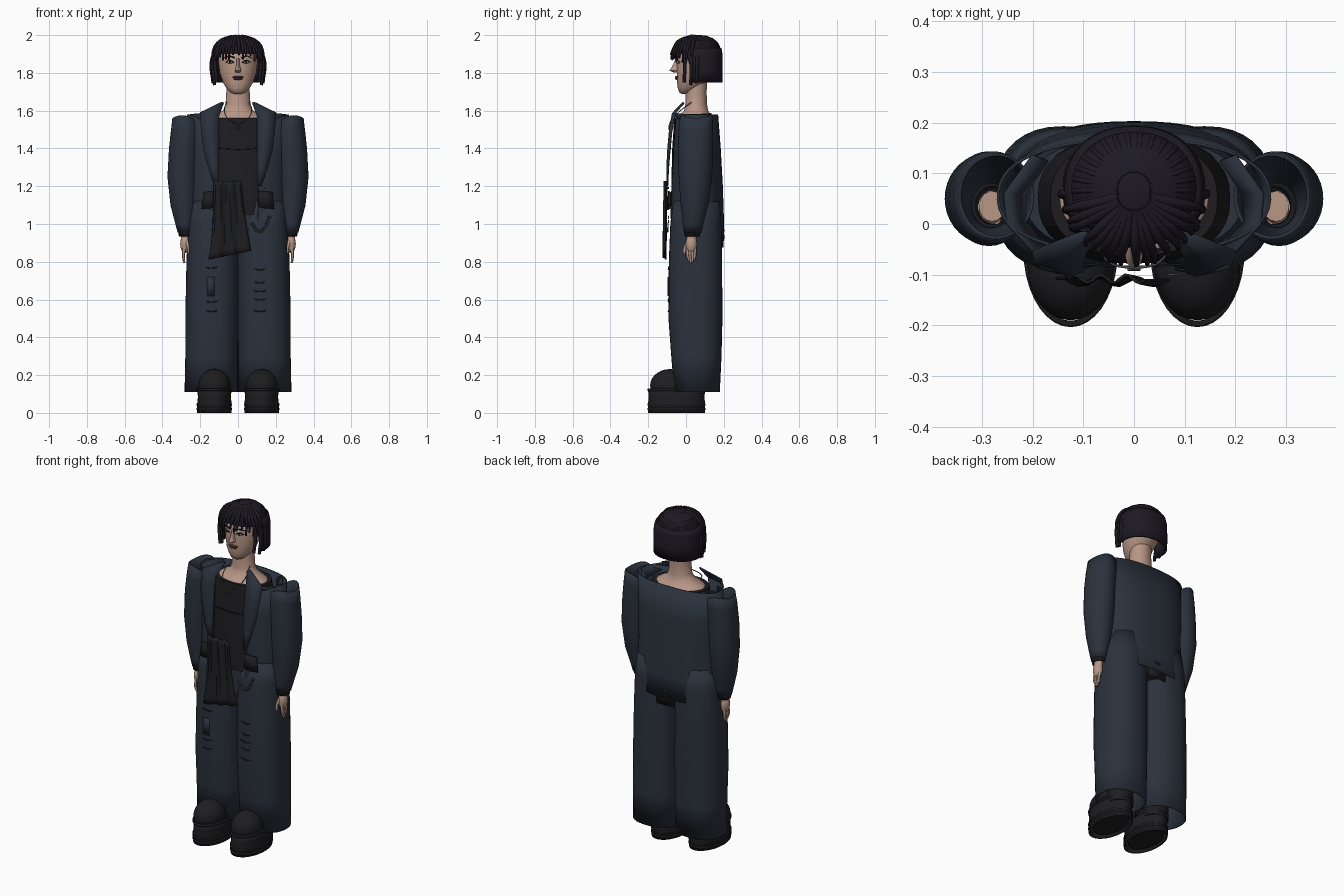
import bpy, bmesh, math, random
from mathutils import Vector
random.seed(4)

def mat(name, c):
    m = bpy.data.materials.new(name)
    m.diffuse_color = (*c, 1)
    return m
NAVY = mat("navy", (0.024, 0.032, 0.047))
BLACK = mat("black", (0.013, 0.012, 0.014))
SKIN = mat("skin", (0.48, 0.31, 0.24))
HAIR = mat("hair", (0.013, 0.010, 0.017))
LIP = mat("lip", (0.09, 0.045, 0.05))
EYE = mat("eye", (0.35, 0.35, 0.36))
STEEL = mat("steel", (0.12, 0.12, 0.13))

def make(name, bm, m, thick=0):
    bmesh.ops.recalc_face_normals(bm, faces=bm.faces)
    me = bpy.data.meshes.new(name)
    bm.to_mesh(me)
    bm.free()
    ob = bpy.data.objects.new(name, me)
    bpy.context.collection.objects.link(ob)
    me.materials.append(m)
    if thick:
        mod = ob.modifiers.new("thickness", 'SOLIDIFY')
        mod.thickness, mod.offset = thick, 0
    return ob

def loft(name, secs, m, n=36, p=2.0, caps=True, thick=0, warp=None):
    """Superellipse sections (z, cx, cy, rx, ry[, front gap in degrees each side])."""
    bm = bmesh.new()
    gap = len(secs[0]) > 5
    rows = []
    for s in secs:
        z, cx, cy, rx, ry = s[:5]
        g = math.radians(s[5]) if gap else 0
        row = []
        for i in range(n + (1 if gap else 0)):
            a = -math.pi / 2 + g + (2 * math.pi - 2 * g) * i / n
            c, d = math.cos(a), math.sin(a)
            v = Vector((cx + rx * math.copysign(abs(c) ** (2 / p), c),
                        cy + ry * math.copysign(abs(d) ** (2 / p), d), z))
            row.append(bm.verts.new(warp(v) if warp else v))
        rows.append(row)
    for a, b in zip(rows, rows[1:]):
        for i in range(n):
            j = i + 1 if gap else (i + 1) % n
            bm.faces.new((a[i], a[j], b[j], b[i]))
    if caps and not gap:
        bm.faces.new(rows[0])
        bm.faces.new(rows[-1])
    return make(name, bm, m, thick)

def blob(name, loc, r, m, u=20):
    bm = bmesh.new()
    bmesh.ops.create_uvsphere(bm, u_segments=u, v_segments=u // 2, radius=1)
    for v in bm.verts:
        v.co = Vector(loc) + Vector(v.co[i] * r[i] for i in range(3))
    return make(name, bm, m)

def cord(name, pts, r, m, tip=1.0, cyclic=False):
    cu = bpy.data.curves.new(name, 'CURVE')
    cu.dimensions, cu.bevel_depth, cu.bevel_resolution = '3D', r, 2
    cu.resolution_u, cu.use_fill_caps = 6, True
    sp = cu.splines.new('BEZIER')
    sp.bezier_points.add(len(pts) - 1)
    for i, (b, q) in enumerate(zip(sp.bezier_points, pts)):
        b.co = q
        b.handle_left_type = b.handle_right_type = 'AUTO'
        b.radius = 1 + (tip - 1) * i / (len(pts) - 1)
    sp.use_cyclic_u = cyclic
    cu.materials.append(m)
    ob = bpy.data.objects.new(name, cu)
    bpy.context.collection.objects.link(ob)

def sheet(name, rows, m, thick=0.006):
    bm = bmesh.new()
    vs = [[bm.verts.new(q) for q in r] for r in rows]
    for a, b in zip(vs, vs[1:]):
        for i in range(len(a) - 1):
            bm.faces.new((a[i], a[i + 1], b[i + 1], b[i]))
    return make(name, bm, m, thick)

def ring(name, loc, r, t, m):
    cord(name, [(loc[0] + r * math.cos(k * math.pi / 2), loc[1],
                 loc[2] + r * math.sin(k * math.pi / 2)) for k in range(4)], t, m, cyclic=True)

for s, side in ((-1, "right"), (1, "left")):
    # boots: hollow platform sole, welt bands, foot, rounded toe, shaft
    bx = s * 0.125
    loft(side + "_sole", [(0, bx, -.05, .088, .148), (.05, bx, -.05, .088, .148), (.085, bx, -.05, .084, .144),
                          (.13, bx, -.05, .089, .149)], BLACK, caps=False, thick=.006)
    for z in (.02, .045, .123):
        loft(side + "_welt", [(z - .006, bx, -.05, .091, .151), (z + .006, bx, -.05, .091, .151)], BLACK,
             caps=False, thick=.005)
    loft(side + "_foot", [(.01, bx, -.045, .072, .125), (.06, bx, -.045, .078, .135),
                          (.15, bx, -.045, .08, .137)], BLACK)
    blob(side + "_toe", (bx, -.085, .145), (.085, .105, .087), BLACK, 28)
    loft(side + "_boot_shaft", [(.1, bx, .03, .075, .07), (.25, bx, .04, .065, .065), (.4, bx, .05, .07, .07)], BLACK)
    # wide trouser leg
    loft(side + "_trouser_leg", [(.11, s * .142, .058, .138, .118), (.3, s * .14, .055, .136, .13),
         (.5, s * .139, .05, .137, .14), (.8, s * .136, .05, .134, .138), (1.0, s * .132, .053, .13, .133),
         (1.12, s * .125, .055, .12, .12)], NAVY, p=2.3, caps=False, thick=.006)
    # sleeve, open at the shoulder, with cuff
    def slope(v):
        if v.z > 1.5:
            v.z -= 6 * (abs(v.x) - .295) ** 2
        return v
    loft(side + "_sleeve", [(.955, s * .278, .035, .038, .042), (1.0, s * .283, .037, .045, .05),
         (1.1, s * .288, .045, .066, .07), (1.25, s * .292, .05, .078, .085), (1.4, s * .286, .05, .076, .09),
         (1.51, s * .278, .052, .074, .088), (1.575, s * .272, .055, .072, .082)],
         NAVY, caps=False, thick=.007, warp=slope)
    loft(side + "_cuff", [(.935, s * .276, .033, .034, .036), (.985, s * .279, .036, .038, .043)], BLACK,
         caps=False, thick=.006)
    # hand
    loft(side + "_wrist", [(.9, s * .278, .03, .022, .024), (1.05, s * .28, .035, .026, .03)], SKIN, n=16)
    blob(side + "_palm", (s * .281, .028, .895), (.025, .03, .05), SKIN)
    for k in range(4):
        y = .008 + .013 * k
        cord(side + "_finger", [(s * .283, y, .88), (s * .289, y, .835), (s * .285, y * .7 + .01, .79 + .012 * abs(k - 1.3))],
             .0085, SKIN, .7)
    cord(side + "_thumb", [(s * .272, .008, .91), (s * .262, -.006, .87), (s * .263, -.008, .845)], .009, SKIN, .7)
    # lapel with a raised collar tip
    sheet(side + "_lapel", [
        [(s * .075, -.02, 1.64), (s * .085, -.015, 1.645), (s * .095, -.01, 1.64)],
        [(s * .1, -.067, 1.57), (s * .15, -.072, 1.585), (s * .2, -.055, 1.59)],
        [(s * .1, -.08, 1.5), (s * .15, -.087, 1.5), (s * .195, -.075, 1.49)],
        [(s * .1, -.088, 1.4), (s * .14, -.096, 1.4), (s * .182, -.085, 1.39)],
        [(s * .102, -.094, 1.3), (s * .125, -.101, 1.3), (s * .155, -.093, 1.29)],
        [(s * .104, -.098, 1.2), (s * .112, -.1, 1.2), (s * .122, -.097, 1.2)]], NAVY)
    # draped collar around the shoulder
    sheet(side + "_collar", [[(s * .2, -.055, 1.585), (s * .25, .0, 1.58), (s * .255, .06, 1.58), (s * .2, .135, 1.585)],
                             [(s * .175, -.045, 1.56), (s * .215, .005, 1.53), (s * .215, .06, 1.53), (s * .17, .125, 1.56)]], NAVY)
    # pocket flap and buttons
    sheet(side + "_pocket_flap", [[(s * .105, -.092, 1.175), (s * .15, -.089, 1.172), (s * .182, -.08, 1.168)],
                                  [(s * .11, -.097, 1.09), (s * .15, -.096, 1.083), (s * .192, -.084, 1.08)]], BLACK)
    for z in (1.19, 1.08):
        blob(side + "_button", (s * .135, -.094, z), (.006, .005, .006), STEEL, 10)
    # eye, brow
    blob(side + "_eye", (s * .042, -.04, 1.857), (.017, .012, .008), EYE)
    blob(side + "_pupil", (s * .042, -.049, 1.857), (.007, .005, .007), BLACK, 12)
    cord(side + "_eyelid", [(s * .02, -.05, 1.853), (s * .042, -.053, 1.866), (s * .066, -.036, 1.857)], .0025, HAIR)
    cord(side + "_brow", [(s * .018, -.054, 1.88), (s * .045, -.052, 1.889), (s * .073, -.032, 1.88)], .004, HAIR, .5)
    # long side locks of hair
    for x, y, z in ((.113, -.005, 1.75), (.124, .03, 1.735), (.132, .06, 1.745)):
        cord(side + "_side_lock", [(s * .1, y, 1.94), (s * (x + .006), y, 1.87), (s * x, y - .005, z)], .011, HAIR, .8)
    # necklace strand
    cord(side + "_necklace", [(s * .06, .03, 1.645), (s * .072, -.03, 1.6), (s * .05, -.075, 1.555), (0, -.088, 1.525)], .0025, STEEL)

# trouser hips
loft("trouser_hips", [(.9, 0, .055, .2, .115), (1.0, 0, .055, .235, .125), (1.14, 0, .055, .215, .115)], NAVY, p=2.4)
# open coat body
loft("coat_body", [(.92, 0, .06, .262, .14, 20), (1.05, 0, .055, .255, .142, 21), (1.2, 0, .054, .248, .138, 23),
     (1.4, 0, .054, .256, .127, 23), (1.58, 0, .054, .268, .113, 22)], NAVY, n=48, p=2.3, thick=.006)
# shirt and its tail at the back
loft("shirt", [(1.05, 0, .05, .19, .128), (1.2, 0, .05, .185, .128), (1.4, 0, .05, .19, .123),
               (1.56, 0, .05, .165, .112)], BLACK, p=2.4)
sheet("shirt_tail", [[(-.06, .196, .97), (0, .2, .97), (.06, .196, .97)],
                     [(-.06, .192, .875), (0, .195, .875), (.06, .192, .875)]], BLACK)
cord("shirt_seam", [(-.1, -.079, 1.4), (0, -.084, 1.395), (.1, -.079, 1.4)], .002, BLACK)
ring("pendant", (0, -.09, 1.51), .011, .0025, STEEL)

# shoulders and neck
loft("neck", [(1.55, 0, .05, .16, .108), (1.575, 0, .05, .125, .085), (1.6, 0, .053, .08, .064), (1.63, 0, .054, .066, .058),
              (1.7, 0, .053, .062, .056), (1.8, 0, .06, .06, .056)], SKIN)
# head and face
loft("head", [(1.688, 0, -.008, .018, .014), (1.697, 0, .0, .04, .036), (1.72, 0, .018, .062, .062), (1.75, 0, .032, .08, .08),
              (1.8, 0, .052, .097, .1), (1.86, 0, .06, .105, .108), (1.92, 0, .065, .1, .105), (1.97, 0, .07, .07, .08),
              (1.985, 0, .07, .03, .04)], SKIN)
loft("nose", [(1.803, 0, -.05, .012, .018), (1.812, 0, -.056, .018, .032), (1.835, 0, -.05, .01, .023),
              (1.875, 0, -.045, .007, .01)], SKIN, n=14)
blob("upper_lip", (0, -.046, 1.778), (.03, .012, .006), LIP)
blob("lower_lip", (0, -.045, 1.769), (.025, .013, .007), LIP)

# hair: crown, bob at the back, fringe strands
loft("hair_crown", [(1.9, 0, .07, .128, .116), (1.93, 0, .07, .124, .112), (1.96, 0, .07, .107, .098),
                    (1.983, 0, .07, .078, .074), (1.996, 0, .07, .04, .04), (2.0, 0, .07, .01, .01)], HAIR)
loft("hair_bob", [(1.75, 0, .067, .133, .119, 72), (1.82, 0, .067, .135, .121, 72), (1.9, 0, .068, .131, .119, 60),
                  (1.93, 0, .07, .122, .112, 40)], HAIR, p=2.2, thick=.012)
for i in range(17):
    a = math.radians(-165 + 150 * i / 16 + random.uniform(-3, 3))
    c, d = math.cos(a), math.sin(a)
    low = random.uniform(1.865, 1.9) - .03 * abs(c) ** 3
    cord("fringe_strand", [(.03 * c, .06 + .03 * d, 1.99), (.1 * c, .06 + .1 * d, 1.965),
                           (.132 * c, .06 + .128 * d, 1.925), (.136 * c, .06 + .142 * d, low)], .013, HAIR, .35)
for i in range(18):
    a = math.radians(-15 + 210 * i / 17)
    c, d = math.cos(a), math.sin(a)
    cord("crown_strand", [(.03 * c, .07 + .03 * d, 1.994), (.1 * c, .07 + .09 * d, 1.962),
                          (.127 * c, .07 + .115 * d, 1.91)], .006, HAIR)

# folded cloth hanging from the waist
rows = []
for j in range(13):
    t = j / 12
    l, r = -.13 - .025 * t ** 3, .02 + .05 * t ** 1.5
    rows.append([(l + (r - l) * u / 16, -.108 - .006 * t + .008 * math.sin(u * 1.15 + t),
                  1.228 - t * (.415 - .045 * u / 16)) for u in range(17)])
sheet("waist_cloth", rows, BLACK)

# hanging chain
for i in range(12):
    t = i / 11
    ring("chain_link", (.075 + .09 * t, -.1 + .008 * t, 1.0 + .035 * t - .22 * t * (1 - t)), .007, .002, STEEL)
# rips and cargo pocket on the trousers
for z in (.76, .69, .645, .6, .54):
    w = random.uniform(.02, .035)
    cord("rip", [(.115 - w, -.089, z + .003), (.115, -.094, z - .003), (.115 + w, -.093, z + .002)], .003, BLACK)
for z in (.77, .59, .54):
    cord("rip", [(-.17, -.091, z), (-.14, -.094, z - .003), (-.11, -.092, z + .002)], .003, BLACK)
sheet("cargo_pocket", [[(-.165, -.092, .72), (-.125, -.094, .72)], [(-.165, -.092, .62), (-.125, -.094, .62)]], NAVY)

# smooth shading with sharp edges kept
meshes = [o for o in bpy.data.objects if o.type == 'MESH']
for o in meshes:
    o.select_set(True)
bpy.context.view_layer.objects.active = meshes[0]
bpy.ops.object.shade_smooth_by_angle(angle=math.radians(40))
